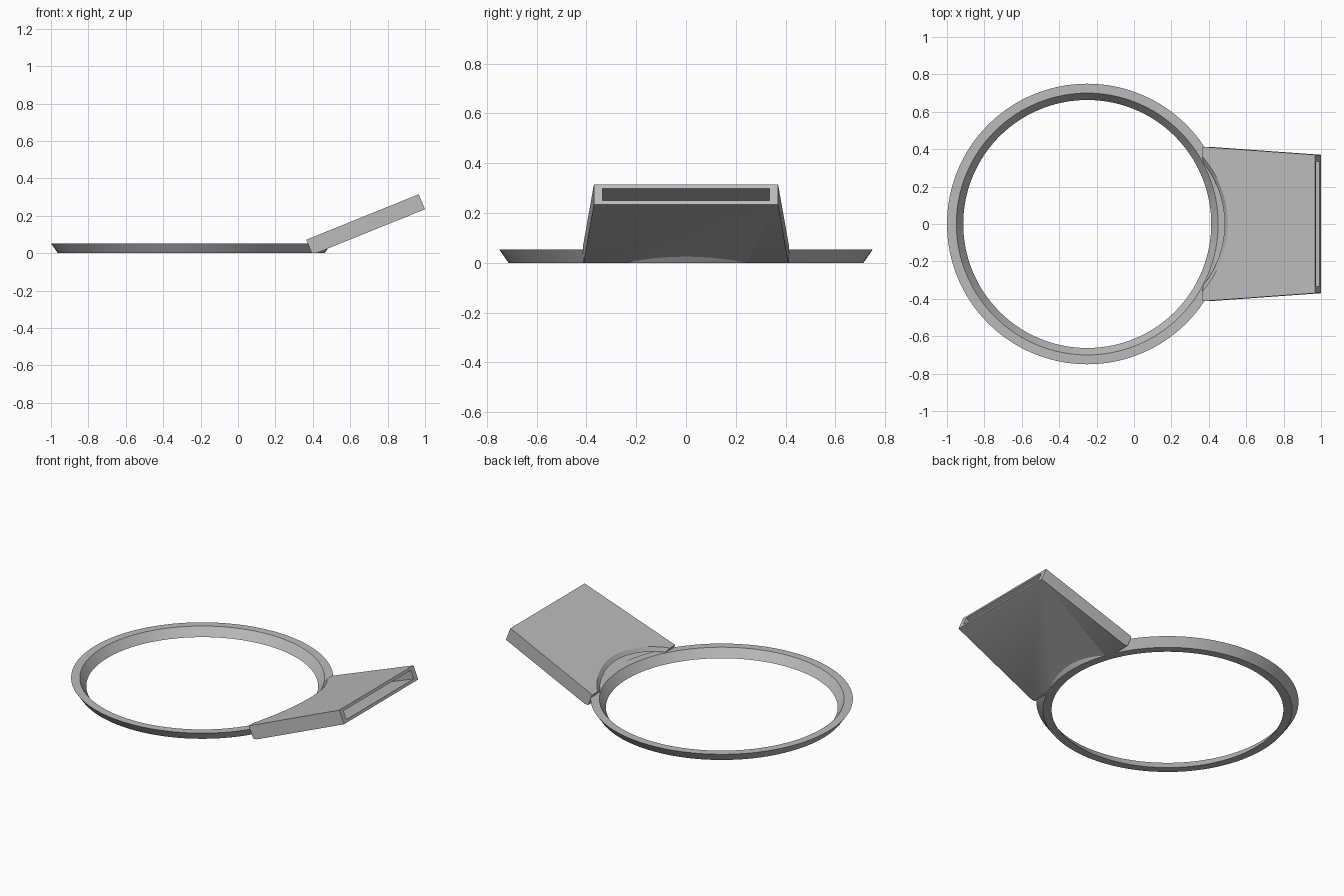
import bpy, bmesh
from math import radians, sin, cos

cube = bpy.data.objects.get("Cube")
if cube:
    bpy.data.objects.remove(cube, do_unlink=True)

grey = bpy.data.materials.new("plain grey")
grey.use_nodes = True
GREY = (0.5, 0.5, 0.5, 1)
grey.diffuse_color = GREY
grey.node_tree.nodes["Principled BSDF"].inputs["Base Color"].default_value = GREY

CENTRE_X, TOP = -0.25, 0.053
SLOPE = 0.037 / TOP          # outward flare of the ring walls
TILT = radians(22)
LENGTH, THICK = 0.649, 0.087


def add_object(name, bm):
    bmesh.ops.recalc_face_normals(bm, faces=bm.faces)
    mesh = bpy.data.meshes.new(name)
    bm.to_mesh(mesh)
    bm.free()
    mesh.materials.append(grey)
    obj = bpy.data.objects.new(name, mesh)
    bpy.context.collection.objects.link(obj)
    return obj


def flared_disc(name, top_radius, low, high):
    """Solid cone slice whose radius is top_radius at the ring's top."""
    bm = bmesh.new()
    bmesh.ops.create_cone(
        bm, cap_ends=True, segments=128,
        radius1=top_radius + (low - TOP) * SLOPE,
        radius2=top_radius + (high - TOP) * SLOPE, depth=high - low)
    bmesh.ops.translate(bm, verts=bm.verts, vec=(CENTRE_X, 0, (low + high) / 2))
    return add_object(name, bm)


def tapered_slab(name, start, end, wall, side):
    """Tilted slab along the handle, narrowed by wall and side thickness."""
    bm = bmesh.new()
    bmesh.ops.create_cube(bm, size=1)
    for v in bm.verts:
        along = start if v.co.x < 0 else end
        down = THICK - wall if v.co.z < 0 else wall
        half = 0.413 - 0.043 * along / LENGTH - side
        v.co = (0.365 + along * cos(TILT) + down * sin(TILT),
                half if v.co.y > 0 else -half,
                0.072 + along * sin(TILT) - down * cos(TILT))
    return add_object(name, bm)


def combine(obj, other, operation):
    """Apply a boolean and discard the helper."""
    other.hide_render = True
    mod = obj.modifiers.new("cut", 'BOOLEAN')
    mod.operation, mod.solver, mod.object = operation, 'EXACT', other
    bpy.context.view_layer.objects.active = obj
    bpy.ops.object.modifier_apply(modifier=mod.name)
    bpy.data.objects.remove(other, do_unlink=True)


# Hollow sleeve handle, open at both ends
handle = tapered_slab("handle", 0, LENGTH, 0, 0)
combine(handle, tapered_slab("slot_cutter", -0.1, LENGTH + 0.1, 0.017, 0.035),
        'DIFFERENCE')

# Flared ring joined to the handle, then bored through
body = flared_disc("ring_with_handle", 0.75, -0.03, TOP)
combine(body, handle, 'UNION')
combine(body, flared_disc("bore_cutter", 0.70, -0.1, 0.3), 'DIFFERENCE')

# Trim everything flat at the ground
bm = bmesh.new()
bmesh.ops.create_cube(bm, size=4)
bmesh.ops.translate(bm, verts=bm.verts, vec=(0, 0, -2))
combine(body, add_object("floor_cutter", bm), 'DIFFERENCE')

# Smooth round walls, crisp edges
bpy.ops.object.select_all(action='DESELECT')
body.select_set(True)
bpy.context.view_layer.objects.active = body
bpy.ops.object.shade_smooth_by_angle(angle=radians(25))
